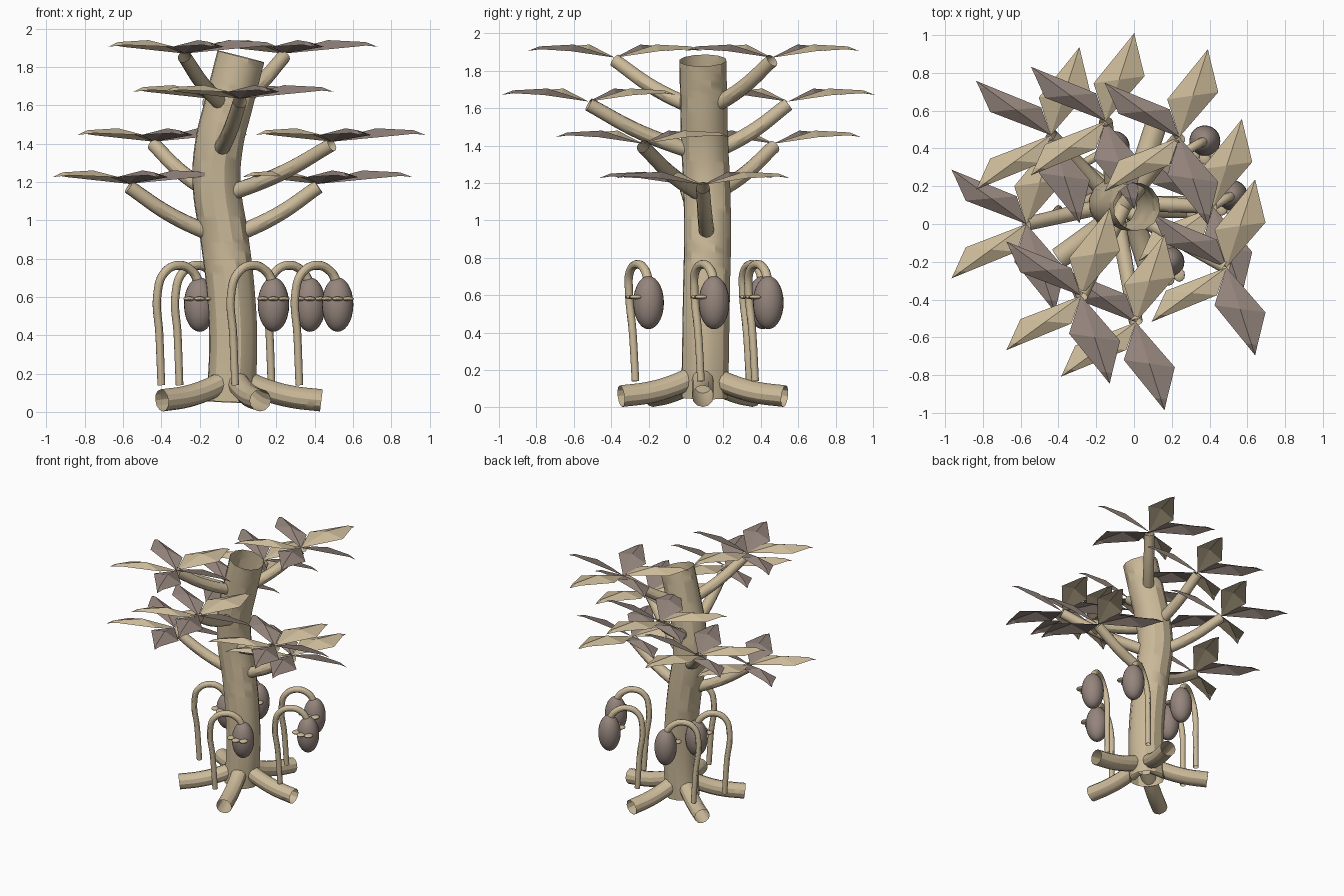
import bpy
from math import cos, sin, radians
from mathutils import Vector

cube = bpy.data.objects.get("Cube")
if cube:
    bpy.data.objects.remove(cube, do_unlink=True)


def material(name, color):
    mat = bpy.data.materials.new(name)
    mat.use_nodes = True
    mat.diffuse_color = color
    mat.node_tree.nodes["Principled BSDF"].inputs["Base Color"].default_value = color
    return mat


tan = material("tan bark", (0.60, 0.49, 0.32, 1))
mauve = material("mauve brown", (0.30, 0.235, 0.205, 1))


def tube(name, points, radius, tip=1.0):
    """Open round tube swept along a smooth path, tapering to tip."""
    curve = bpy.data.curves.new(name, "CURVE")
    curve.dimensions = "3D"
    curve.bevel_depth = radius
    curve.bevel_resolution = 4
    curve.resolution_u = 8
    spline = curve.splines.new("BEZIER")
    spline.bezier_points.add(len(points) - 1)
    for i, (bp, co) in enumerate(zip(spline.bezier_points, points)):
        bp.co = co
        bp.handle_left_type = bp.handle_right_type = "AUTO"
        bp.radius = 1 + (tip - 1) * i / (len(points) - 1)
    curve.materials.append(tan)
    obj = bpy.data.objects.new(name, curve)
    bpy.context.collection.objects.link(obj)
    bpy.ops.object.select_all(action="DESELECT")
    bpy.context.view_layer.objects.active = obj
    obj.select_set(True)
    bpy.ops.object.convert(target="MESH")
    bpy.ops.object.shade_smooth_by_angle()


def ellipsoid(name, center, size, mat, segments=24, rings=14):
    bpy.ops.mesh.primitive_uv_sphere_add(segments=segments, ring_count=rings,
                                         radius=1, location=center)
    obj = bpy.context.object
    obj.name = name
    obj.scale = size
    obj.data.materials.append(mat)
    bpy.ops.object.shade_smooth()


def petal(name, center, angle, mat):
    """Folded diamond leaf: raised midrib, side corners spread along x."""
    axis = Vector((cos(angle), sin(angle), 0)) * 0.49
    side = Vector((0.135, 0.02 * sin(angle), 0))

    def at(t, s, z):
        return center + axis * t + side * s + Vector((0, 0, z))

    verts = [at(0, 0, 0), at(0.47, -1, 0.035), at(0.47, 0, 0.07), at(0.47, 1, 0.035),
             at(0.87, -0.24, 0.045), at(0.87, 0, 0.06), at(0.87, 0.24, 0.045),
             at(1, 0, 0.035)]
    faces = [(0, 2, 1), (0, 3, 2), (1, 2, 5, 4), (2, 3, 6, 5), (4, 5, 7), (5, 6, 7)]
    if sin(angle) < -0.01:
        faces = [f[::-1] for f in faces]
    mesh = bpy.data.meshes.new(name)
    mesh.from_pydata(verts, [], faces)
    mesh.materials.append(mat)
    bpy.context.collection.objects.link(bpy.data.objects.new(name, mesh))


# Trunk
trunk_path = [Vector(p) for p in (
    (-0.04, 0.10, 0.05), (-0.025, 0.105, 0.35), (-0.04, 0.11, 0.65), (-0.07, 0.115, 0.9),
    (-0.112, 0.11, 1.2), (-0.098, 0.10, 1.4), (-0.05, 0.095, 1.6), (0.015, 0.09, 1.855))]
tube("trunk", trunk_path, 0.128)


def trunk_center(z):
    for a, b in zip(trunk_path, trunk_path[1:]):
        if z <= b.z:
            return a.lerp(b, (z - a.z) / (b.z - a.z))
    return trunk_path[-1]


# Roots spread evenly around the foot
for k in range(5):
    a = radians(72 * k)
    tube(f"root_{k + 1}", [(-0.025 + r * cos(a), 0.09 + r * sin(a), z)
                           for r, z in ((0.06, 0.16), (0.17, 0.115), (0.3, 0.08), (0.46, 0.06))],
         0.058)

# Branches, each ending in a whorl of five leaves
tips = [(-0.57, 0.0, 1.19), (0.42, 0.09, 1.19),
        (-0.44, 0.47, 1.41), (0.49, -0.23, 1.41),
        (-0.15, 0.545, 1.635), (0.01, -0.52, 1.635),
        (0.24, 0.46, 1.87), (-0.28, -0.38, 1.87)]
for n, t in enumerate(tips, 1):
    tip = Vector(t)
    start = trunk_center(tip.z - 0.29)
    mid = start.lerp(tip, 0.55)
    mid.z -= 0.035
    tube(f"branch_{n}", [start, mid, tip - Vector((0, 0, 0.015))], 0.043, 0.85)
    for k in range(5):
        petal(f"leaf_{n}_{k + 1}", tip, radians(72 * k), tan if k % 2 else mauve)

# Hanging pods on arched stalks
stalk = [(-0.2, -0.07, 0.14), (-0.21, -0.085, 0.4), (-0.22, -0.105, 0.62),
         (-0.185, -0.10, 0.725), (-0.11, -0.06, 0.765), (-0.04, -0.02, 0.735), (0, 0, 0.67)]
pods = [(-0.2, 0.15), (-0.105, 0.41), (0.185, -0.2), (0.52, 0.15), (0.375, 0.44)]
for n, (x, y) in enumerate(pods, 1):
    tube(f"stalk_{n}", [(x + a, y + b, z) for a, b, z in stalk], 0.02, 1.25)
    ellipsoid(f"pod_{n}", (x, y, 0.56), (0.082, 0.082, 0.142), mauve)
    for k in (-1, 0, 1):
        ellipsoid(f"pod_lip_{n}_{k + 2}", (x + 0.055 * k, y - 0.09 + 0.02 * abs(k), 0.59),
                  (0.03, 0.036, 0.012), tan, 12, 8)
